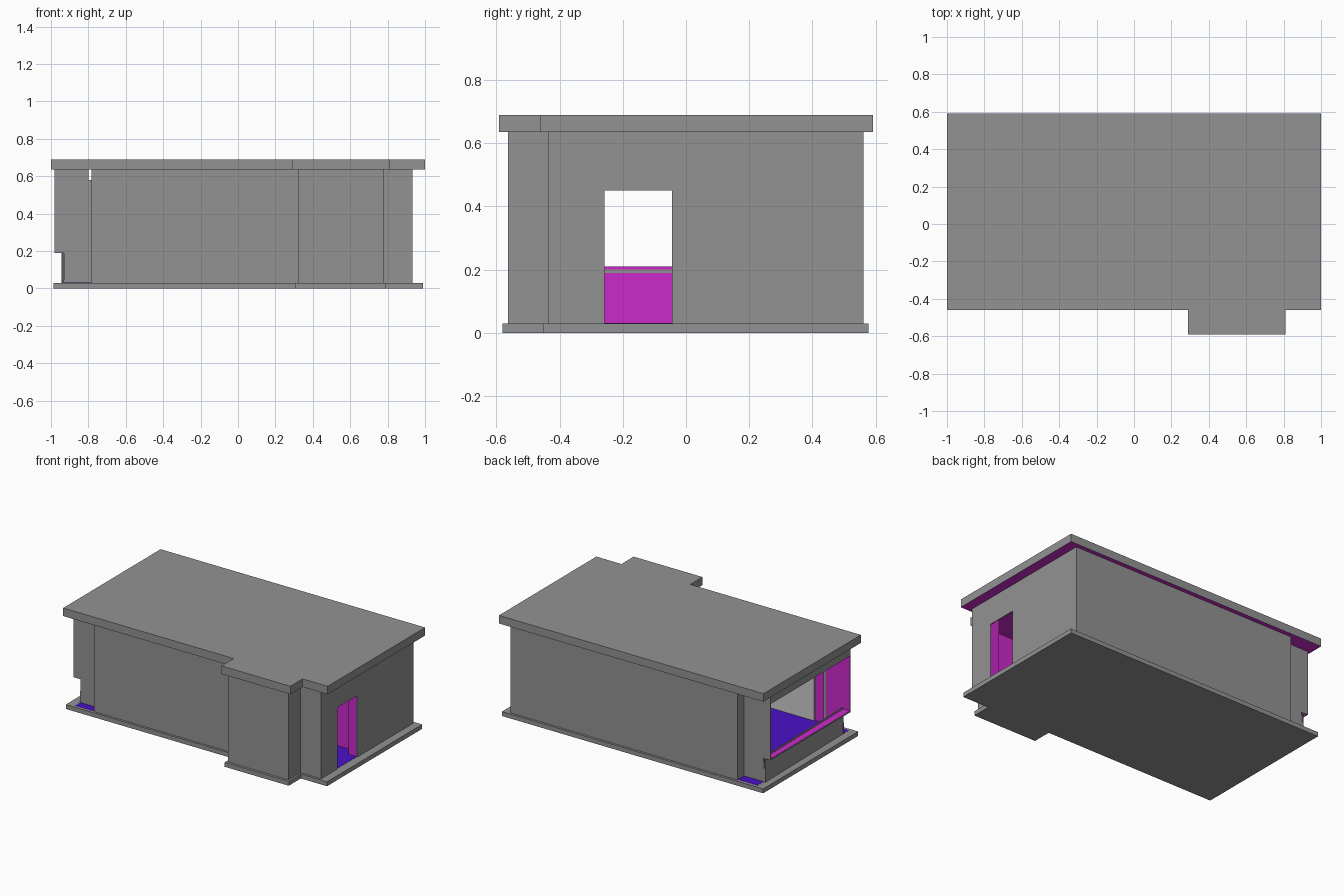
import bpy

if "Cube" in bpy.data.objects:
    bpy.data.objects.remove(bpy.data.objects["Cube"])


def colour(name, rgb):
    m = bpy.data.materials.new(name)
    m.diffuse_color = (*rgb, 1)
    m.use_nodes = True
    m.node_tree.nodes["Principled BSDF"].inputs["Base Color"].default_value = m.diffuse_color
    return m


GREY = colour("mid_grey", (0.29, 0.29, 0.29))
LINING = colour("lining_magenta", (0.6, 0.023, 0.6))
FLOOR = colour("floor_blue", (0.07, 0.006, 0.58))


def mesh_object(name, verts, faces, mats=(GREY,)):
    me = bpy.data.meshes.new(name)
    me.from_pydata(verts, [], faces)
    for m in mats:
        me.materials.append(m)
    ob = bpy.data.objects.new(name, me)
    bpy.context.collection.objects.link(ob)
    return ob


def prism(name, outline, z0, z1, mats=(GREY,)):
    """Closed slab from a counter-clockwise outline; face 0 is the underside."""
    n = len(outline)
    verts = [(x, y, z) for z in (z0, z1) for x, y in outline]
    faces = [tuple(reversed(range(n))), tuple(range(n, 2 * n))]
    faces += [(i, (i + 1) % n, n + (i + 1) % n, n + i) for i in range(n)]
    return mesh_object(name, verts, faces, mats)


def box(name, x0, x1, y0, y1, z0, z1, mats=(GREY,)):
    return prism(name, [(x0, y0), (x1, y0), (x1, y1), (x0, y1)], z0, z1, mats)


def line_inside(ob, thickness=0.006):
    """Give a thin sheet a grey outside and a coloured inside."""
    s = ob.modifiers.new("thickness", 'SOLIDIFY')
    s.thickness = thickness
    s.offset = -1
    s.use_even_offset = True
    s.material_offset = 1


def wall(name, path, z0, z1):
    n = len(path)
    verts = [(x, y, z) for z in (z0, z1) for x, y in path]
    faces = [(i, i + 1, n + i + 1, n + i) for i in range(n - 1)]
    line_inside(mesh_object(name, verts, faces, (GREY, LINING)))


def plan(x0, x1, y0, y1, bx0, bx1, by):
    """Rectangle with the shallow front projection."""
    return [(x0, y0), (bx0, y0), (bx0, by), (bx1, by),
            (bx1, y0), (x1, y0), (x1, y1), (x0, y1)]


BASE, EAVES = 0.03, 0.635

# base slab and coloured floor
prism("base_slab", plan(-0.987, 0.988, -0.45, 0.577, 0.305, 0.79, -0.58), 0, BASE)
prism("floor", plan(-0.93, 0.928, -0.43, 0.555, 0.325, 0.77, -0.56),
      BASE - 0.005, BASE + 0.001, (FLOOR,))

# flat roof with coloured soffit
roof = prism("roof", plan(-1, 1, -0.46, 0.592, 0.29, 0.81, -0.592),
             EAVES, 0.69, (GREY, LINING))
roof.data.polygons[0].material_index = 1

# outer walls, split around the doorway
wall("front_wall", [(-0.783, -0.435), (0.32, -0.435), (0.32, -0.563),
                    (0.777, -0.563), (0.777, -0.435), (0.933, -0.435),
                    (0.933, -0.257)], BASE, EAVES)
wall("back_wall", [(0.933, -0.045), (0.933, 0.562), (-0.783, 0.562)], BASE, EAVES)
wall("door_lintel", [(0.933, -0.257), (0.933, -0.045)], 0.45, EAVES)
for side, y in (("front", -0.262), ("back", -0.044)):
    box(f"door_{side}_reveal", 0.865, 0.927, y, y + 0.004, BASE, EAVES, (LINING,))

# interior partition beside the door and light plain panel on the front wall
box("partition", -0.3, 0.87, 0.02, 0.03, BASE, EAVES, (LINING,))
box("interior_panel", -0.675, 0.32, -0.428, -0.42, BASE, EAVES, (None,))

# overhanging window bay on the left end
YF, YB = -0.375, 0.49
for side, y, foot in (("front", YF, -0.932), ("back", YB, -0.943)):
    profile = [(-0.982, 0.19), (-0.928, 0.2), (foot, BASE),
               (-0.80, BASE), (-0.80, EAVES), (-0.982, EAVES)]
    order = range(6) if side == "front" else reversed(range(6))
    cheek = mesh_object(f"bay_{side}_cheek", [(x, y, z) for x, z in profile],
                        [tuple(order)], (GREY, LINING))
    line_inside(cheek)
wall("bay_lower_wall", [(-0.943, YB), (-0.93, YF)], BASE, 0.21)
wall("bay_header", [(-0.982, YB), (-0.982, YF)], 0.575, EAVES)
sill = box("bay_sill", -0.982, -0.925, YF, YB, 0.19, 0.2, (GREY, LINING))
sill.data.polygons[1].material_index = 1

# low returns joining the bay to the main walls
box("front_return", -0.783, -0.777, -0.43, YF, BASE, EAVES, (LINING,))
box("front_gap_filler", -0.80, -0.783, YF, YF + 0.006, BASE, 0.58)
box("back_return", -0.783, -0.777, YB, 0.557, BASE, EAVES)
box("back_gap_filler", -0.80, -0.783, YB - 0.006, YB, BASE, 0.58)
